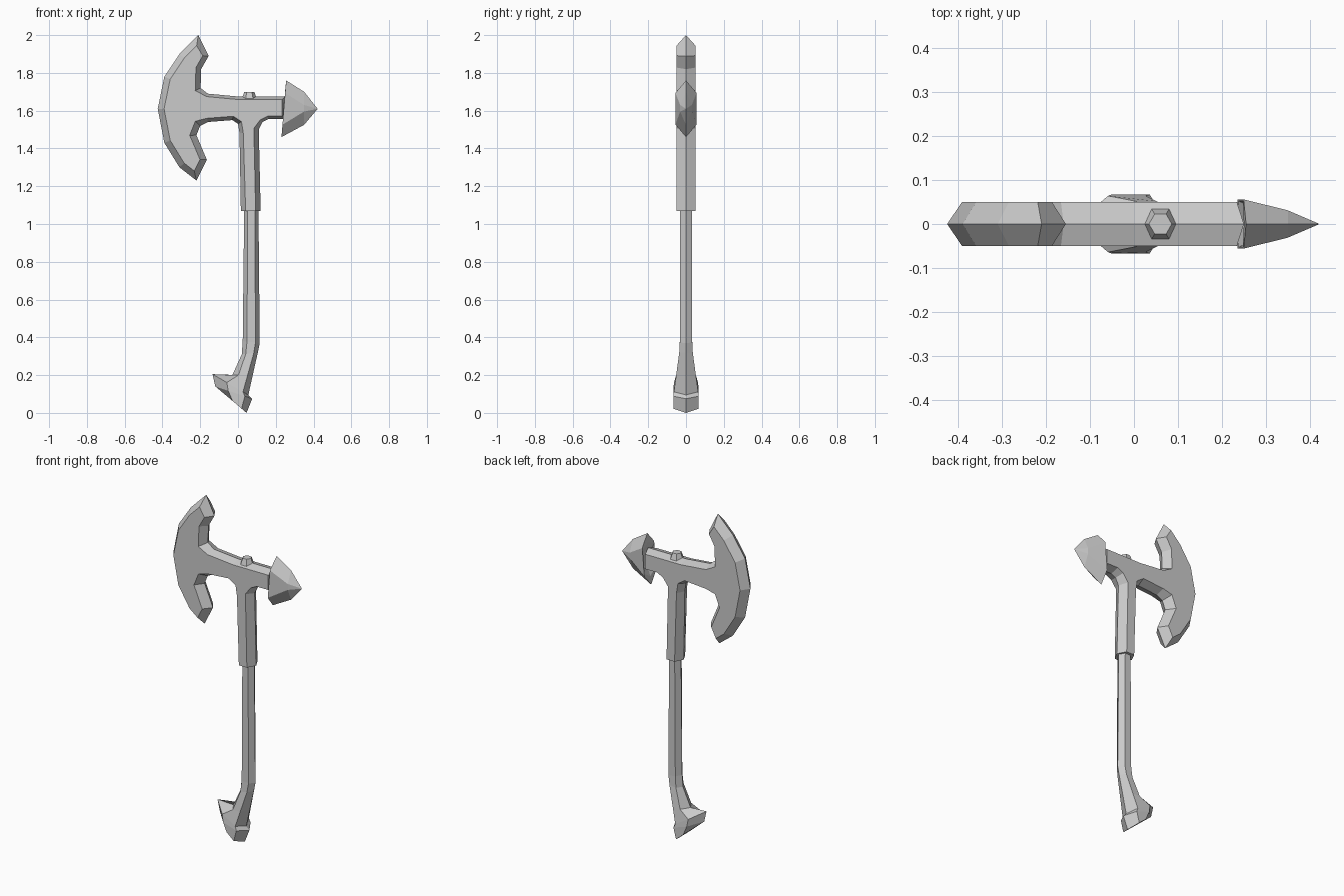
import bpy
import bmesh
from math import pi
from mathutils import Vector, Matrix

default_cube = bpy.data.objects.get("Cube")
if default_cube:
    bpy.data.objects.remove(default_cube, do_unlink=True)

metal = bpy.data.materials.new("plain grey")
metal.use_nodes = True
grey = (0.6, 0.6, 0.6, 1)
metal.diffuse_color = grey
metal.node_tree.nodes["Principled BSDF"].inputs["Base Color"].default_value = grey


def finish(name, bm):
    """Turn a bmesh into a flat-shaded object with consistent normals."""
    bmesh.ops.recalc_face_normals(bm, faces=bm.faces)
    mesh = bpy.data.meshes.new(name)
    bm.to_mesh(mesh)
    bm.free()
    mesh.materials.append(metal)
    part = bpy.data.objects.new(name, mesh)
    bpy.context.collection.objects.link(part)
    return part


def loft(name, rings):
    """Join closed rings of equal length and cap both ends."""
    bm = bmesh.new()
    loops = [[bm.verts.new(point) for point in ring] for ring in rings]
    count = len(loops[0])
    for lower, upper in zip(loops, loops[1:]):
        for i in range(count):
            j = (i + 1) % count
            bm.faces.new((lower[i], lower[j], upper[j], upper[i]))
    bm.faces.new(loops[0])
    bm.faces.new(loops[-1])
    return finish(name, bm)


def inset_point(before, point, after, distance):
    """Mitred inward offset of one corner of an anticlockwise outline."""
    first = (point - before).normalized()
    second = (after - point).normalized()
    first_normal = Vector((-first.y, first.x))
    second_normal = Vector((-second.y, second.x))
    mitre = (first_normal + second_normal) / (1 + first_normal.dot(second_normal))
    return point + mitre * distance


# Axe head, beam and socket: one ridged outline, grouped by bevel width
socket_end = 1.07
half_thickness = 0.05
groups = [
    (0.033, [(-.21, 2), (-.31, 1.9), (-.39, 1.78), (-.425, 1.61),
             (-.39, 1.43), (-.31, 1.3), (-.22, 1.23), (-.165, 1.34),
             (-.22, 1.47), (-.2, 1.52)]),
    (0.02, [(-.16, 1.54), (-.03, 1.55), (0, 1.53), (.008, 1.48)]),
    (0.026, [(.015, socket_end), (.12, socket_end), (.11, 1.5)]),
    (0.016, [(.13, 1.54), (.16, 1.555), (.25, 1.555), (.25, 1.675),
             (0, 1.675), (-.16, 1.69)]),
    (0.028, [(-.198, 1.72), (-.195, 1.82), (-.155, 1.89)]),
]
outline = [Vector(point) for _, points in groups for point in points]
widths = [width for width, points in groups for _ in points]
inner = []
for i, point in enumerate(outline):
    after = outline[(i + 1) % len(outline)]
    corner = inset_point(outline[i - 1], point, after, widths[i])
    if abs(point.y - socket_end) < 0.001:
        corner.y = socket_end
    inner.append(corner)
loft("axe_head", [
    [(p.x, -half_thickness, p.y) for p in inner],
    [(p.x, 0, p.y) for p in outline],
    [(p.x, half_thickness, p.y) for p in inner],
])


def hex_section(left, right, depth, near, far):
    """Six-sided section whose two points lie on the centre plane."""
    a = Vector((left[0], 0, left[1]))
    b = Vector((right[0], 0, right[1]))
    side = Vector((0, depth, 0))
    p, q = a.lerp(b, near), a.lerp(b, far)
    return [a, p - side, q - side, b, q + side, p + side]


# Handle with its bend, flaring into the hooked pommel
loft("handle", [
    hex_section((.033, 1.1), (.108, 1.1), .033, .25, .75),
    hex_section((.025, .38), (.115, .37), .033, .25, .75),
    hex_section((.02, .31), (.105, .32), .036, .25, .75),
    hex_section((-.03, .2), (.078, .2), .052, .3, .75),
    hex_section((-.135, .205), (.055, .095), .064, .4, .85),
    hex_section((-.12, .14), (.075, .075), .067, .35, .8),
    hex_section((-.06, .09), (.045, 0), .067, .3, .75),
])


# Rear spike: arrow-shaped rings narrowing to a point
def spike_ring(top, bottom, depth, shoulder):
    upper = Vector((top[0], 0, top[1]))
    lower = Vector((bottom[0], 0, bottom[1]))
    side = Vector((0, depth, 0))
    p, q = upper.lerp(lower, shoulder), lower.lerp(upper, shoulder)
    return [upper, p - side, q - side, lower, q + side, p + side]


loft("rear_spike", [
    spike_ring((.258, 1.67), (.255, 1.56), .045, .2),
    spike_ring((.25, 1.71), (.235, 1.51), .052, .15),
    spike_ring((.255, 1.76), (.23, 1.46), .056, .22),
    spike_ring((.35, 1.7), (.35, 1.525), .031, .4),
    spike_ring((.42, 1.612), (.42, 1.608), .001, .4),
])

# Six-sided stud on top of the beam
stud = bmesh.new()
bmesh.ops.create_cone(stud, cap_ends=True, segments=6, radius1=.041,
                      radius2=.026, depth=.04,
                      matrix=Matrix.Translation((.06, 0, 1.68))
                      @ Matrix.Rotation(pi / 2, 4, "Z"))
finish("top_stud", stud)
